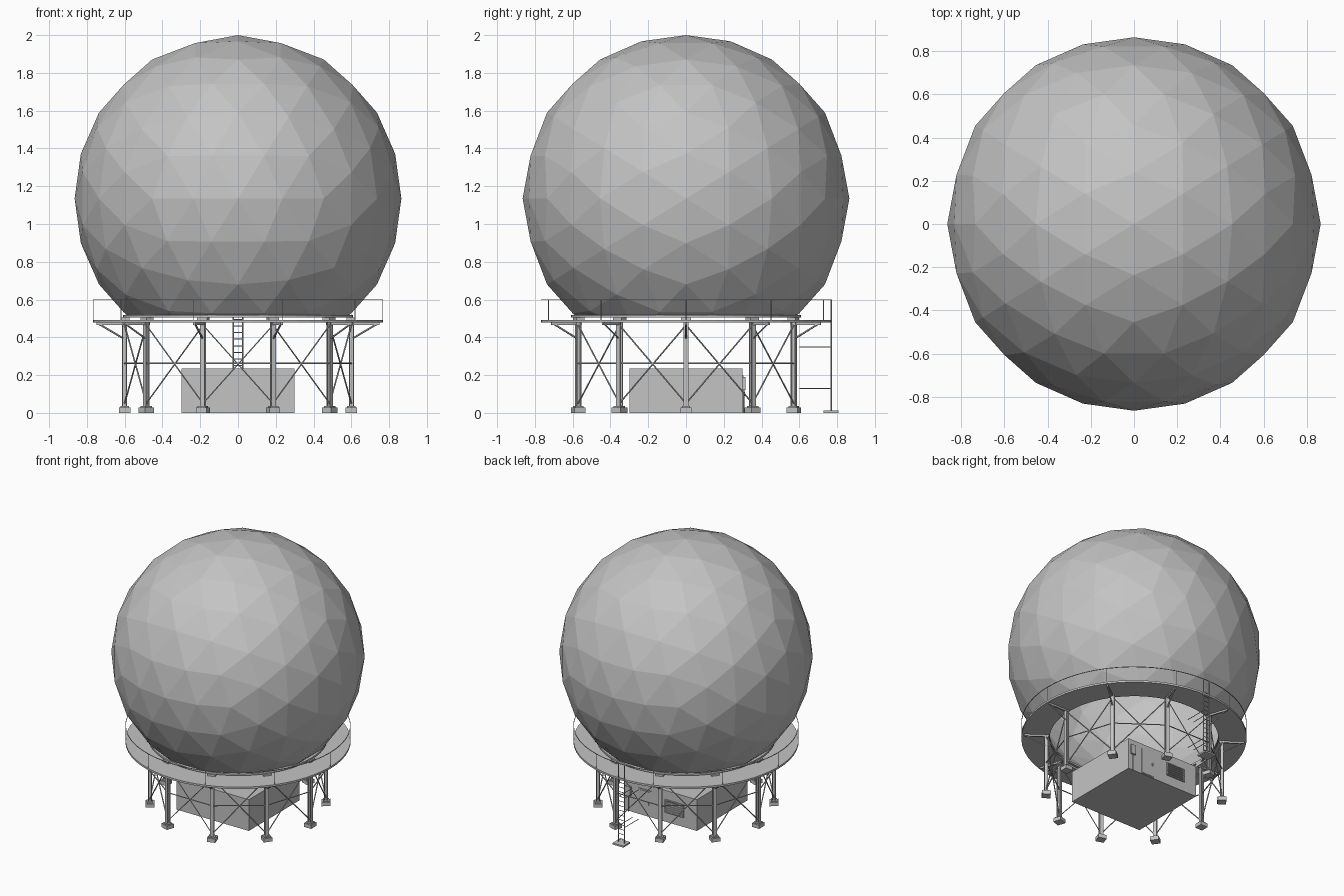
import bpy, bmesh, math
from mathutils import Vector, Matrix

if "Cube" in bpy.data.objects:
    bpy.data.objects.remove(bpy.data.objects["Cube"])

grey = bpy.data.materials.new("pale_grey")
grey.diffuse_color = (0.55, 0.55, 0.55, 1)
grey.use_nodes = True
grey.node_tree.nodes["Principled BSDF"].inputs["Base Color"].default_value = grey.diffuse_color


def finish(bm, name):
    bmesh.ops.recalc_face_normals(bm, faces=bm.faces[:])
    me = bpy.data.meshes.new(name)
    bm.to_mesh(me)
    bm.free()
    me.materials.append(grey)
    ob = bpy.data.objects.new(name, me)
    bpy.context.collection.objects.link(ob)
    return ob


def box(bm, c, s, rot=0.0):
    # box at c (before turning about the z axis by rot)
    m = Matrix.Rotation(rot, 4, 'Z') @ Matrix.Translation(c) @ Matrix.Diagonal((*s, 1))
    bmesh.ops.create_cube(bm, size=1, matrix=m)


def rod(bm, p, q, r, sides=6):
    p, q = Vector(p), Vector(q)
    d = q - p
    m = Matrix.Translation((p + q) / 2) @ d.to_track_quat('Z', 'Y').to_matrix().to_4x4()
    bmesh.ops.create_cone(bm, cap_ends=True, segments=sides, radius1=r, radius2=r,
                          depth=d.length, matrix=m)


def ring(bm, r0, r1, z0, z1, n=60):
    # rectangular section swept round the z axis
    prof = [(r0, z0), (r1, z0), (r1, z1), (r0, z1)]
    rows = [[bm.verts.new((r * math.cos(2 * math.pi * i / n), r * math.sin(2 * math.pi * i / n), z))
             for r, z in prof] for i in range(n)]
    for i in range(n):
        a, b = rows[i], rows[(i + 1) % n]
        for j in range(4):
            k = (j + 1) % 4
            bm.faces.new((a[j], b[j], b[k], a[k]))


def polar(r, a, z):
    return (r * math.cos(a), r * math.sin(a), z)


N = 10
ANG = [2 * math.pi * k / N for k in range(N)]

# Geodesic dome: icosahedron split twice, open at the base
R, CZ = 0.865, 1.135
PHI = (1 + 5 ** 0.5) / 2
bm = bmesh.new()
for a in (-1, 1):
    for b in (-PHI, PHI):
        for co in ((0, a, b), (a, b, 0), (b, 0, a)):
            bm.verts.new(co)
bmesh.ops.convex_hull(bm, input=bm.verts[:])
for _ in range(2):
    bmesh.ops.subdivide_edges(bm, edges=bm.edges[:], cuts=1, use_grid_fill=True)
    for v in bm.verts:
        v.co.normalize()
for v in bm.verts:
    v.co = v.co * R + Vector((0, 0, CZ))
bmesh.ops.bisect_plane(bm, geom=bm.verts[:] + bm.edges[:] + bm.faces[:],
                       plane_co=(0, 0, 0.51), plane_no=(0, 0, 1), clear_inner=True)
finish(bm, "dome")

# Ring under the dome, with a pad over each leg
bm = bmesh.new()
ring(bm, 0.575, 0.61, 0.505, 0.518)
for a in ANG:
    box(bm, (0.597, 0, 0.499), (0.045, 0.055, 0.014), a)
finish(bm, "dome_base_ring")

# Walkway
bm = bmesh.new()
ring(bm, 0.575, 0.768, 0.478, 0.492)
finish(bm, "walkway_deck")

# Handrail and posts
bm = bmesh.new()
ring(bm, 0.764, 0.768, 0.597, 0.601)
for a in ANG:
    rod(bm, polar(0.766, a, 0.49), polar(0.766, a, 0.6), 0.002)
finish(bm, "walkway_handrail")

# H-section legs
bm = bmesh.new()
for a in ANG:
    for s in (-1, 1):
        box(bm, (0.6 + s * 0.0105, 0, 0.257), (0.005, 0.026, 0.442), a)
    box(bm, (0.6, 0, 0.257), (0.018, 0.005, 0.442), a)
finish(bm, "legs")

# Footings with base plates
bm = bmesh.new()
for a in ANG:
    box(bm, (0.6, 0, 0.014), (0.06, 0.06, 0.028), a)
    box(bm, (0.6, 0, 0.032), (0.044, 0.044, 0.008), a)
finish(bm, "footings")

# Deck beams and knee braces
bm = bmesh.new()
for a in ANG:
    box(bm, (0.665, 0, 0.472), (0.17, 0.012, 0.012), a)
    rod(bm, polar(0.608, a, 0.395), polar(0.735, a, 0.47), 0.005)
finish(bm, "deck_brackets")

# Cross bracing and mid-height struts
bm = bmesh.new()
for k in range(N):
    a, b = ANG[k], ANG[(k + 1) % N]
    r = 0.003 if k in (2, 7) else 0.004
    rod(bm, polar(0.6, a, 0.05), polar(0.6, b, 0.465), r)
    rod(bm, polar(0.6, b, 0.05), polar(0.6, a, 0.465), r)
    rod(bm, polar(0.6, a, 0.262), polar(0.6, b, 0.262), 0.004)
finish(bm, "cross_bracing")

# Equipment hut
bm = bmesh.new()
box(bm, (0, 0, 0.1175), (0.6, 0.6, 0.235))
finish(bm, "equipment_hut")

# Door with frame and handle
bm = bmesh.new()
box(bm, (0.13, 0.302, 0.1), (0.11, 0.006, 0.195))
box(bm, (0.13, 0.304, 0.098), (0.092, 0.007, 0.18))
box(bm, (0.095, 0.309, 0.1), (0.008, 0.008, 0.02))
finish(bm, "hut_door")

# Louvred vent
bm = bmesh.new()
for s in (-1, 1):
    box(bm, (-0.115 + s * 0.075, 0.304, 0.12), (0.008, 0.01, 0.098))
    box(bm, (-0.115, 0.304, 0.12 + s * 0.045), (0.15, 0.01, 0.008))
for i in range(5):
    box(bm, (-0.115, 0.303, 0.09 + i * 0.015), (0.144, 0.008, 0.006))
finish(bm, "hut_vent")

# Switch box
bm = bmesh.new()
box(bm, (0.265, 0.307, 0.155), (0.04, 0.016, 0.07))
rod(bm, (0.265, 0.305, 0.0), (0.265, 0.305, 0.125), 0.004)
finish(bm, "hut_switch_box")

# Access ladder with standoffs and foot pad
bm = bmesh.new()
for s in (-1, 1):
    x = s * 0.025
    rod(bm, (x, 0.768, 0.01), (x, 0.768, 0.6), 0.004)
    for z in (0.13, 0.35):
        rod(bm, (x, 0.6, z), (x, 0.768, z), 0.0025)
for i in range(14):
    z = 0.04 + i * 0.035
    rod(bm, (-0.025, 0.768, z), (0.025, 0.768, z), 0.0025)
box(bm, (0, 0.768, 0.006), (0.09, 0.08, 0.012))
finish(bm, "ladder")
